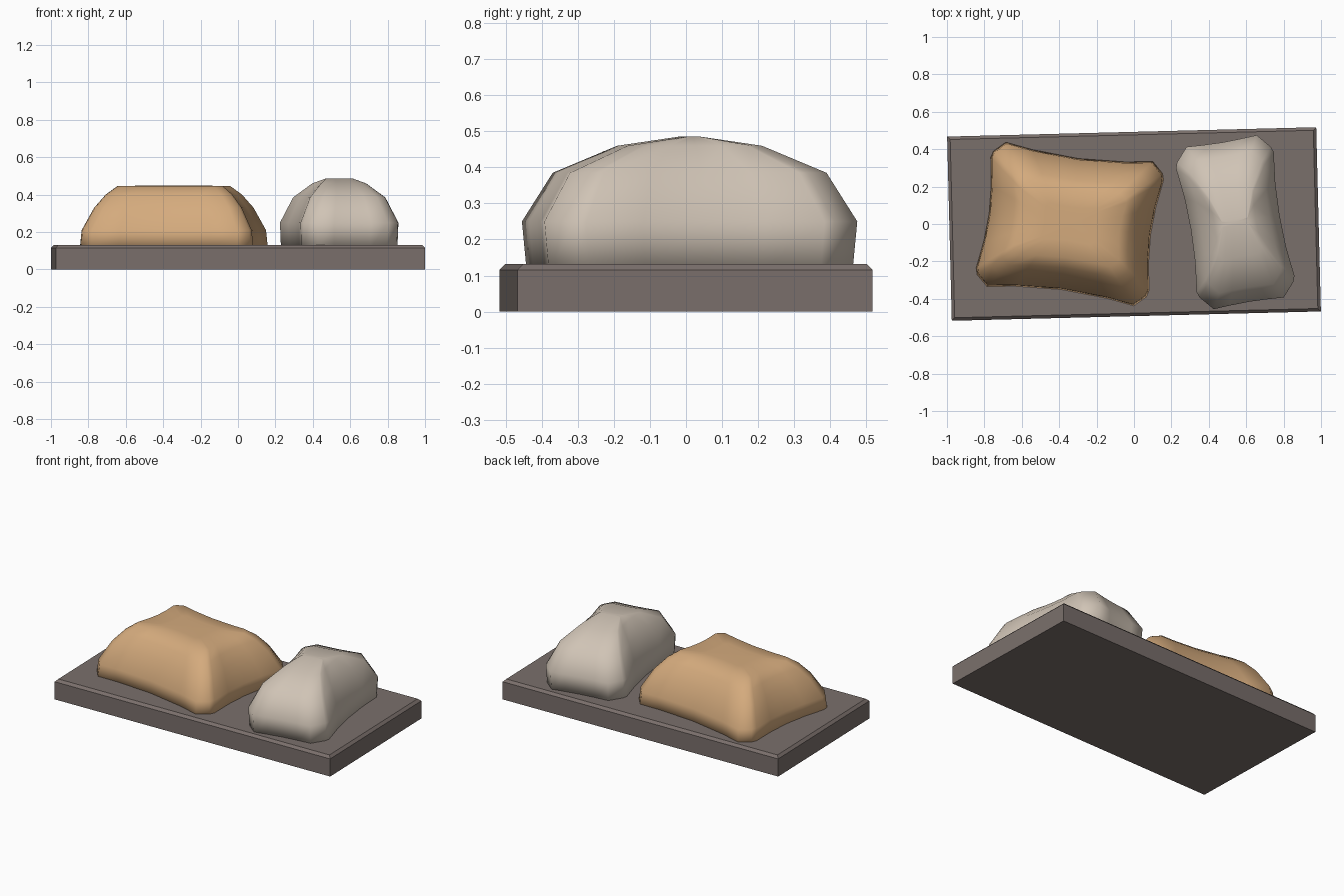
import bpy, bmesh, math
from mathutils import Matrix

if "Cube" in bpy.data.objects:
    bpy.data.objects.remove(bpy.data.objects["Cube"])


def material(name, rgb):
    m = bpy.data.materials.new(name)
    m.diffuse_color = (*rgb, 1)
    m.use_nodes = True
    m.node_tree.nodes["Principled BSDF"].inputs["Base Color"].default_value = m.diffuse_color
    return m


def finish(bm, name, mat, smooth):
    bmesh.ops.recalc_face_normals(bm, faces=bm.faces)
    me = bpy.data.meshes.new(name)
    bm.to_mesh(me)
    bm.free()
    me.materials.append(mat)
    for p in me.polygons:
        p.use_smooth = smooth
    ob = bpy.data.objects.new(name, me)
    bpy.context.collection.objects.link(ob)
    return ob


def cushion(name, mat, centre, angle, quarter, rings):
    """Loft a pinched, corner-cut outline through (z, scale x, scale y) rings."""
    q = quarter
    mirror = [(-x, y) for x, y in reversed(q[:-1])]
    half = q + mirror                       # from +x mid to -x mid
    outline = half + [(-x, -y) for x, y in half[1:-1]]
    bm = bmesh.new()
    loops = [[bm.verts.new((x * sx, y * sy, z)) for x, y in outline]
             for z, sx, sy in rings]
    n = len(outline)
    for a, b in zip(loops, loops[1:]):
        for i in range(n):
            j = (i + 1) % n
            bm.faces.new((a[i], a[j], b[j], b[i]))
    bm.faces.new(loops[0][::-1])
    # close the top with a fan
    mid = bm.verts.new((0, 0, rings[-1][0]))
    for i in range(n):
        bm.faces.new((loops[-1][i], loops[-1][(i + 1) % n], mid))
    bm.transform(Matrix.Translation((*centre, 0)) @ Matrix.Rotation(math.radians(angle), 4, 'Z'))
    return finish(bm, name, mat, True)


slate = material("slate brown", (0.195, 0.16, 0.148))
tan = material("warm tan", (0.66, 0.405, 0.205))
stone = material("pale stone", (0.63, 0.55, 0.465))

# base slab with a narrow chamfer round the top
bm = bmesh.new()
bmesh.ops.create_cube(bm, size=1)
bm.transform(Matrix.Rotation(math.radians(1.45), 4, 'Z')
             @ Matrix.Diagonal((1.974, 0.985, 0.132, 1)))
bmesh.ops.translate(bm, verts=bm.verts, vec=(0, 0, 0.066))
top = [e for e in bm.edges if all(v.co.z > 0.1 for v in e.verts)]
bmesh.ops.bevel(bm, geom=top, offset=0.016, segments=1, affect='EDGES')
finish(bm, "base_slab", slate, False)

# wide tan boulder with a flat top
cushion("wide_boulder", tan, (-0.343, 0), -7.5,
        [(0.437, 0), (0.446, 0.15), (0.468, 0.30), (0.458, 0.335),
         (0.398, 0.391), (0.25, 0.37), (0, 0.355)],
        [(0.11, 1, 1), (0.21, 0.98, 0.975), (0.33, 0.85, 0.81),
         (0.40, 0.73, 0.665), (0.445, 0.61, 0.51), (0.449, 0.3, 0.25)])

# narrow pale boulder with a domed top
cushion("narrow_boulder", stone, (0.541, 0.01), 9.5,
        [(0.24, 0), (0.246, 0.17), (0.265, 0.335), (0.255, 0.365),
         (0.19, 0.44), (0.1, 0.435), (0, 0.432)],
        [(0.11, 0.985, 0.97), (0.25, 1, 1), (0.385, 0.77, 0.82),
         (0.46, 0.46, 0.43), (0.486, 0.27, 0.04)])
